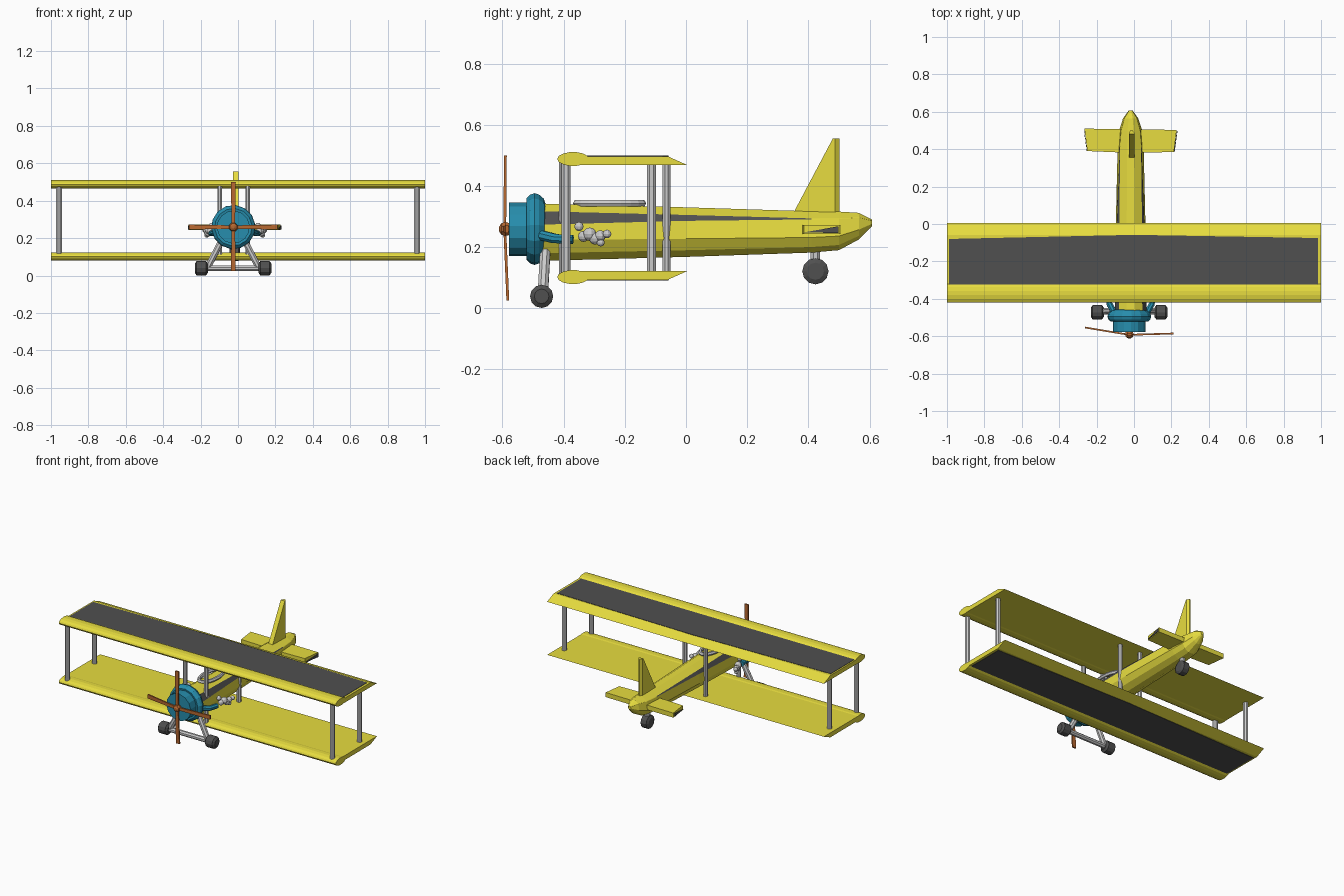
import bpy, bmesh
from math import sin, cos, pi, radians
from mathutils import Vector

if "Cube" in bpy.data.objects:
    bpy.data.objects.remove(bpy.data.objects["Cube"])

CX = -0.018  # centre line of the fuselage


def material(name, rgb):
    m = bpy.data.materials.new(name)
    m.diffuse_color = (*rgb, 1)
    m.use_nodes = True
    m.node_tree.nodes["Principled BSDF"].inputs["Base Color"].default_value = m.diffuse_color
    return m


YELLOW = material("yellow", (0.80, 0.72, 0.05))
TEAL = material("teal", (0.02, 0.27, 0.42))
DARK = material("dark_grey", (0.08, 0.08, 0.08))
WOOD = material("wood", (0.48, 0.14, 0.03))


def finish(name, bm, *mats):
    bmesh.ops.recalc_face_normals(bm, faces=bm.faces)
    me = bpy.data.meshes.new(name)
    bm.to_mesh(me)
    bm.free()
    for m in mats:
        if m:
            me.materials.append(m)
    ob = bpy.data.objects.new(name, me)
    bpy.context.collection.objects.link(ob)
    return ob


def prism(name, pts, vec, mat=None):
    bm = bmesh.new()
    f = bm.faces.new([bm.verts.new(p) for p in pts])
    ext = bmesh.ops.extrude_face_region(bm, geom=[f], use_keep_orig=True)
    vs = [g for g in ext["geom"] if isinstance(g, bmesh.types.BMVert)]
    bmesh.ops.translate(bm, vec=vec, verts=vs)
    return finish(name, bm, mat)


def loft(name, rings, *mats):
    bm = bmesh.new()
    vr = [[bm.verts.new(p) for p in r] for r in rings]
    n = len(vr[0])
    for a, b in zip(vr, vr[1:]):
        for i in range(n):
            bm.faces.new((a[i], a[(i + 1) % n], b[(i + 1) % n], b[i]))
    bm.faces.new(vr[0])
    bm.faces.new(vr[-1])
    return finish(name, bm, *mats)


def turned(name, profile, centre, axis, mat=None, n=12):
    """Solid of revolution; profile is (distance along axis, radius)."""
    axis = Vector(axis).normalized()
    u = axis.orthogonal().normalized()
    v = axis.cross(u)
    c = Vector(centre)
    return loft(name, [[c + axis * d + (u * cos(2 * pi * (i + .5) / n) + v * sin(2 * pi * (i + .5) / n)) * r
                        for i in range(n)] for d, r in profile], mat)


def rod(name, a, b, r, mat=None, n=8):
    d = Vector(b) - Vector(a)
    return turned(name, [(0, r), (d.length, r)], a, d, mat, n)


def ball(name, c, r, mat=None):
    bm = bmesh.new()
    bmesh.ops.create_uvsphere(bm, u_segments=10, v_segments=6, radius=r)
    bmesh.ops.translate(bm, vec=c, verts=bm.verts)
    return finish(name, bm, mat)


# Fuselage: twelve-sided loft; the side stripe narrows towards the tail
# each ring: y, bottom z, top z, half width, taper of the stripe
rings = []
for y, z0, z1, w, t in [(-0.47, .155, .342, .088, 0), (0.0, .168, .33, .082, .5), (0.41, .182, .317, .072, .95),
                        (0.50, .19, .316, .064, 1), (0.565, .225, .312, .042, 1), (0.608, .268, .29, .01, 1)]:
    half = [-75, -45, -15, 15 + 22 * t, 45 - 6 * t, 75]
    angles = half + [180 - a for a in reversed(half)]
    rings.append([(CX + w * cos(radians(a)), y, (z0 + z1) / 2 + (z1 - z0) / 2 * sin(radians(a)) / sin(radians(75)))
                  for a in angles])
fuselage = loft("fuselage", rings, YELLOW, DARK)
for i, p in enumerate(fuselage.data.polygons):
    if i < 24 and i % 12 in (3, 7):
        p.material_index = 1

# Wings: leading edge roll, flat plate and dark panel; lower wing is flipped
for name, flip in (("upper", False), ("lower", True)):
    fz = (lambda z: 0.59 - z) if flip else (lambda z: z)
    edge = [(-1, -0.369 + .052 * cos(k * pi / 7), fz(0.488 + .023 * sin(k * pi / 7))) for k in range(14)]
    prism(name + "_wing_leading_edge", edge, (2, 0, 0), YELLOW)
    plate = [(-1, y, fz(z)) for y, z in [(-.37, .468), (-.37, .497), (-.06, .497), (0.005, .468)]]
    prism(name + "_wing", plate, (2, 0, 0), YELLOW)
    panel = [(x, y, fz(.496)) for x, y in [(-.99, -.325), (.985, -.325), (.985, -.075), (0, -.058), (-.99, -.08)]]
    prism(name + "_wing_panel", panel, (0, 0, -.003 if flip else .003), DARK)

# Struts: outer pairs and the ones running through the fuselage
for s, side in ((-1, "left"), (1, "right")):
    for end, yo, yi in (("front", -.392, -.403), ("rear", -.113, -.064)):
        rod(f"{side}_{end}_outer_strut", (.957 * s, yo, .1), (.957 * s, yo, .485), .016)
        rod(f"{side}_{end}_inner_strut", (CX - .005 + .075 * s, yi, .1), (CX - .005 + .075 * s, yi, .485), .014)

# Cockpit rim
bm = bmesh.new()
N, M = 20, 6
grid = [[bm.verts.new((CX + (.048 + .012 * cos(2 * pi * j / M)) * cos(2 * pi * i / N),
                       -.25 + (.108 + .012 * cos(2 * pi * j / M)) * sin(2 * pi * i / N),
                       .343 + .012 * sin(2 * pi * j / M))) for j in range(M)] for i in range(N)]
for i in range(N):
    for j in range(M):
        a, b = grid[i], grid[(i + 1) % N]
        bm.faces.new((a[j], b[j], b[(j + 1) % M], a[(j + 1) % M]))
finish("cockpit_rim", bm)

# Engine cowling
NOSE = (CX - .007, 0, .259)
turned("cowling", [(-.578, .088), (-.52, .088), (-.522, .1), (-.51, .113), (-.495, .118), (-.48, .113),
                   (-.465, .1), (-.458, .08)], NOSE, (0, 1, 0), TEAL, 14)

# Propeller with four blades
turned("propeller_hub", [(-.611, .008), (-.604, .02), (-.59, .025), (-.575, .02)], NOSE, (0, 1, 0), WOOD, 8)
hub = Vector((NOSE[0], -.597, NOSE[2]))
for name, tip in (("top", (-.025, -.595, .5)), ("bottom", (-.025, -.587, .025)),
                  ("left", (-.262, -.558, .259)), ("right", (.21, -.59, .259))):
    tip = Vector(tip)
    side = (tip - hub).cross(Vector((0, 1, 0))).normalized()
    prism(name + "_propeller_blade", [hub + side * .009, hub - side * .009, tip - side * .013, tip + side * .013],
          (0, .009, 0), WOOD)

# Main landing gear
GX = -.026
rod("axle", (GX - .15, -.47, .038), (GX + .15, -.47, .038), .016)
WHEEL = [(-.035, .024), (-.025, .038), (.025, .038), (.035, .024)]
for s, side in ((-1, "left"), (1, "right")):
    turned(side + "_wheel", WHEEL, (GX + .17 * s, -.472, .039), (1, 0, 0), DARK)
    rod(side + "_gear_leg", (GX + .135 * s, -.468, .045), (GX + .06 * s, -.46, .19), .018)

# Exhaust pipes with puffs of smoke
PUFFS = [(.125, -.35, .267, .015), (.13, -.335, .235, .018), (.138, -.315, .242, .022), (.142, -.297, .228, .02),
         (.15, -.28, .237, .018), (.15, -.279, .215, .013), (.16, -.258, .243, .014)]
for s, side in ((-1, "left"), (1, "right")):
    rod(side + "_exhaust_front", (CX + .085 * s, -.48, .24), (CX + .112 * s, -.43, .228), .017, TEAL)
    rod(side + "_exhaust_rear", (CX + .112 * s, -.435, .228), (CX + .125 * s, -.37, .225), .016, TEAL)
    for k, (x, y, z, r) in enumerate(PUFFS):
        ball(f"{side}_smoke_puff_{k}", (CX + x * s, y, z), r)

# Tail fin, with its rear edge narrowing
fin = prism("tail_fin", [(-.028, y, z) for y, z in [(.345, .3), (.48, .555), (.487, .555), (.487, .28)]],
            (.03, 0, 0), YELLOW)
loft("rudder_edge", [[(-.013 - w, y, .28), (-.013 + w, y, .28), (-.013 + w, y, .555), (-.013 - w, y, .555)]
                     for y, w in ((.487, .015), (.502, .004))], YELLOW)

# Tailplane with dark wedges on the tips
prism("tailplane", [(-.25, .39, .243), (CX, .38, .243), (.213, .385, .243), (.228, .503, .243), (-.265, .51, .243)],
      (0, 0, .03), YELLOW)
for side, x0, x1 in (("left", -.25, -.266), ("right", .213, .229)):
    prism(side + "_tailplane_tip", [(x0, .385, .248), (x1, .498, .268), (x1, .498, .246)],
          (.004 if x1 > 0 else -.002, 0, 0), DARK)

# Tail wheel
rod("tail_wheel_strut", (CX, .423, .12), (CX, .423, .21), .017)
turned("tail_wheel", [(-.028, .028), (-.02, .043), (.02, .043), (.028, .028)], (CX, .423, .121), (1, 0, 0), DARK)
